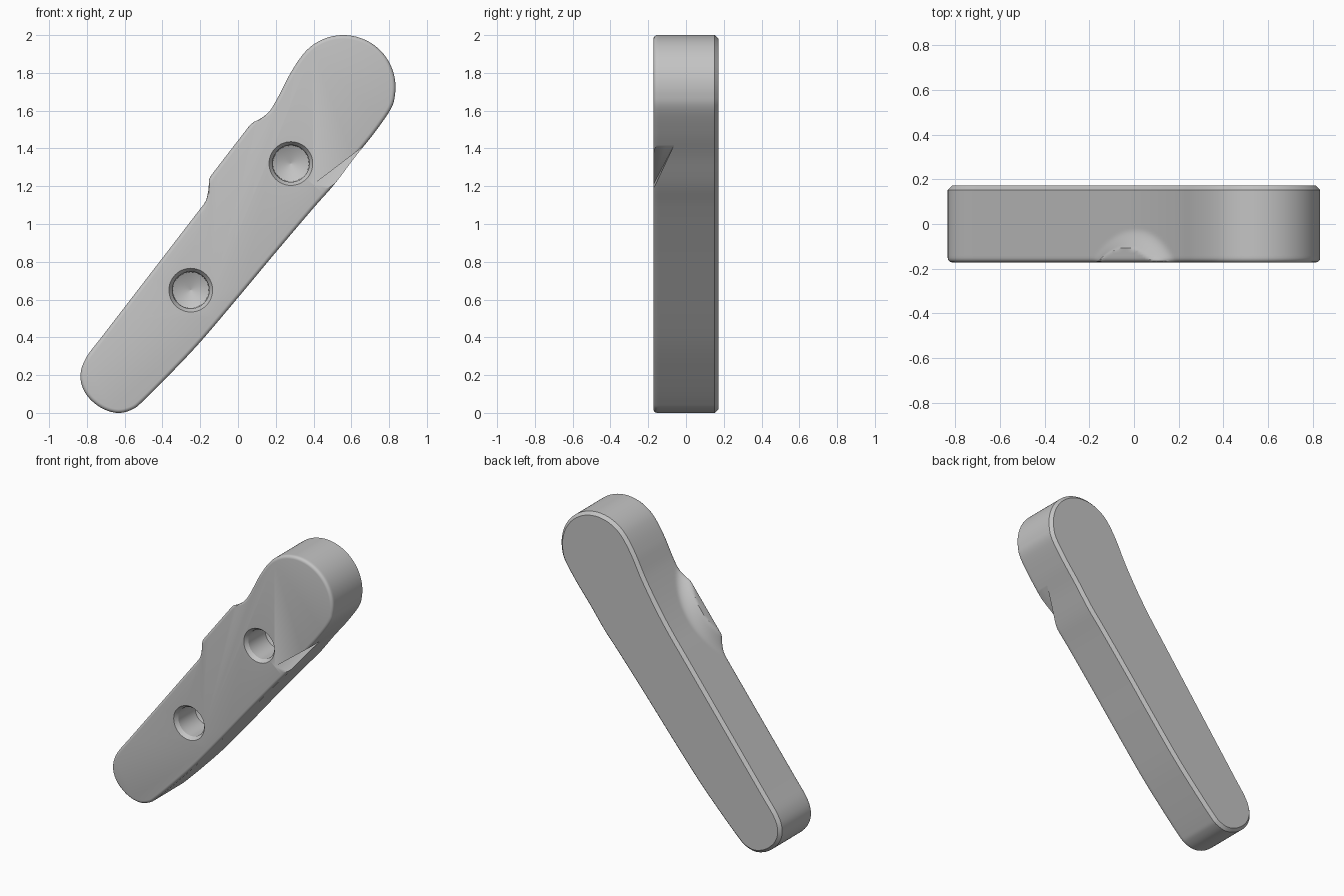
import bpy, bmesh, math
from mathutils import Vector

cube = bpy.data.objects.get("Cube")
if cube:
    bpy.data.objects.remove(cube, do_unlink=True)

grey = bpy.data.materials.new("plain_grey")
grey.use_nodes = True
grey.diffuse_color = (0.55, 0.55, 0.55, 1)
grey.node_tree.nodes["Principled BSDF"].inputs["Base Color"].default_value = (0.55, 0.55, 0.55, 1)

HALF = 0.172                                  # half thickness
ALONG = Vector((0.61, 0.792)).normalized()    # direction of the long edge
OUT = Vector((-ALONG.y, ALONG.x))             # outward from the left edge
PAD = Vector((-0.04, 1.39))                   # middle of the raised thumb pad


def make_object(name, bm):
    bmesh.ops.recalc_face_normals(bm, faces=bm.faces)
    mesh = bpy.data.meshes.new(name)
    bm.to_mesh(mesh)
    bm.free()
    mesh.materials.append(grey)
    ob = bpy.data.objects.new(name, mesh)
    bpy.context.collection.objects.link(ob)
    return ob


def loft(bm, rings):
    """Skin a stack of closed rings and cap both ends."""
    rows = [[bm.verts.new(p) for p in ring] for ring in rings]
    n = len(rows[0])
    for a, b in zip(rows, rows[1:]):
        for i in range(n):
            j = (i + 1) % n
            bm.faces.new((a[i], a[j], b[j], b[i]))
    bm.faces.new(rows[0])
    bm.faces.new(rows[-1])


def smooth_loop(points, steps):
    """Closed smooth curve through the given points."""
    pts, out, n = [Vector(p) for p in points], [], len(points)
    for i in range(n):
        p0, p1, p2, p3 = (pts[(i + k) % n] for k in (-1, 0, 1, 2))
        for s in range(steps):
            t = s / steps
            out.append(0.5 * (2 * p1 + (p2 - p0) * t
                              + (2 * p0 - 5 * p1 + 4 * p2 - p3) * t * t
                              + (3 * p1 - p0 - 3 * p2 + p3) * t ** 3))
    return out


# Handle outline: round head, right edge, small round foot, left edge
head = [(0.558 + 0.276 * math.cos(math.radians(a)), 1.724 + 0.276 * math.sin(math.radians(a)))
        for a in range(145, -26, -17)]
right_edge = [(0.72, 1.48), (0.62, 1.355), (0.51, 1.21), (0.4, 1.085), (0.2, 0.85),
              (0, 0.61), (-0.2, 0.375), (-0.36, 0.205), (-0.5, 0.065)]
foot = [(-0.56, 0.018), (-0.64, 0), (-0.73, 0.03), (-0.805, 0.1), (-0.834, 0.19), (-0.805, 0.29)]
left_edge = [(-0.7, 0.43), (-0.5, 0.69), (-0.3, 0.95), (-0.2, 1.08), (-0.1, 1.21),
             (0, 1.34), (0.1, 1.485), (0.2, 1.65), (0.27, 1.785)]
outline = smooth_loop(head + right_edge + foot + left_edge, 10)


def raise_pad(p, y):
    """Lift the left edge into a flat pad with a flared round rim."""
    rel = p - PAD
    if not -0.2 < rel.dot(OUT) < 0.1:
        return p
    dist = math.hypot(rel.dot(ALONG), y + HALF + 0.288)
    q = min(1, max(0, (0.438 - dist) / 0.085))
    return p + OUT * max(0, -rel.dot(OUT)) * q ** 1.8


def ring_at(y, inset):
    pts = [raise_pad(p, y) for p in outline]
    ring = []
    for i, p in enumerate(pts):
        d = (pts[(i + 1) % len(pts)] - pts[i - 1]).normalized()
        q = p + Vector((d.y, -d.x)) * inset
        ring.append((q.x, y, q.y))
    return ring


# Body: rounded front edge, straight wall, chamfered back edge
R = 0.02
levels = [(-HALF + R * (1 - math.sin(a)), R * (1 - math.cos(a)))
          for a in (math.pi / 2 * (1 - k / 4) for k in range(5))]
levels += [(-HALF + R + 0.011 * k, 0) for k in range(1, 14)]
levels += [(HALF - R, 0), (HALF, R)]
bm = bmesh.new()
loft(bm, [ring_at(y, inset) for y, inset in levels])
body = make_object("handle_body", bm)


# Blind screw holes with a countersunk rim and a conical bottom
def hole_cutter(name, x, z):
    bm = bmesh.new()
    profile = [(0.13, -HALF - 0.02), (0.098, -HALF + 0.025), (0.095, 0.03), (0.001, 0.08)]
    turns = [2 * math.pi * k / 48 for k in range(48)]
    loft(bm, [[(x + r * math.cos(t), y, z + r * math.sin(t)) for t in turns] for r, y in profile])
    return make_object(name, bm)


cutters = [hole_cutter("upper_hole_cutter", 0.28, 1.32),
           hole_cutter("lower_hole_cutter", -0.25, 0.65)]

# Sloping notch across the front right corner
tip = Vector((0.4, -HALF, 1.21))
low = tip + (Vector((0.52, -HALF, 1.18)) - tip) * 1.5
deep = tip + (Vector((0.63, -0.08, 1.385)) - tip) * 1.3
bm = bmesh.new()
loft(bm, [[tip, low, deep], [Vector((p.x, -0.3, p.z)) for p in (tip, low, deep)]])
cutters.append(make_object("notch_cutter", bm))

bpy.ops.object.select_all(action='DESELECT')
body.select_set(True)
bpy.context.view_layer.objects.active = body
for cutter in cutters:
    cutter.hide_render = True
    mod = body.modifiers.new("cut", 'BOOLEAN')
    mod.operation = 'DIFFERENCE'
    mod.solver = 'EXACT'
    mod.object = cutter
    bpy.ops.object.modifier_apply(modifier=mod.name)
    bpy.data.objects.remove(cutter, do_unlink=True)
bpy.ops.object.shade_smooth_by_angle(angle=math.radians(30))
